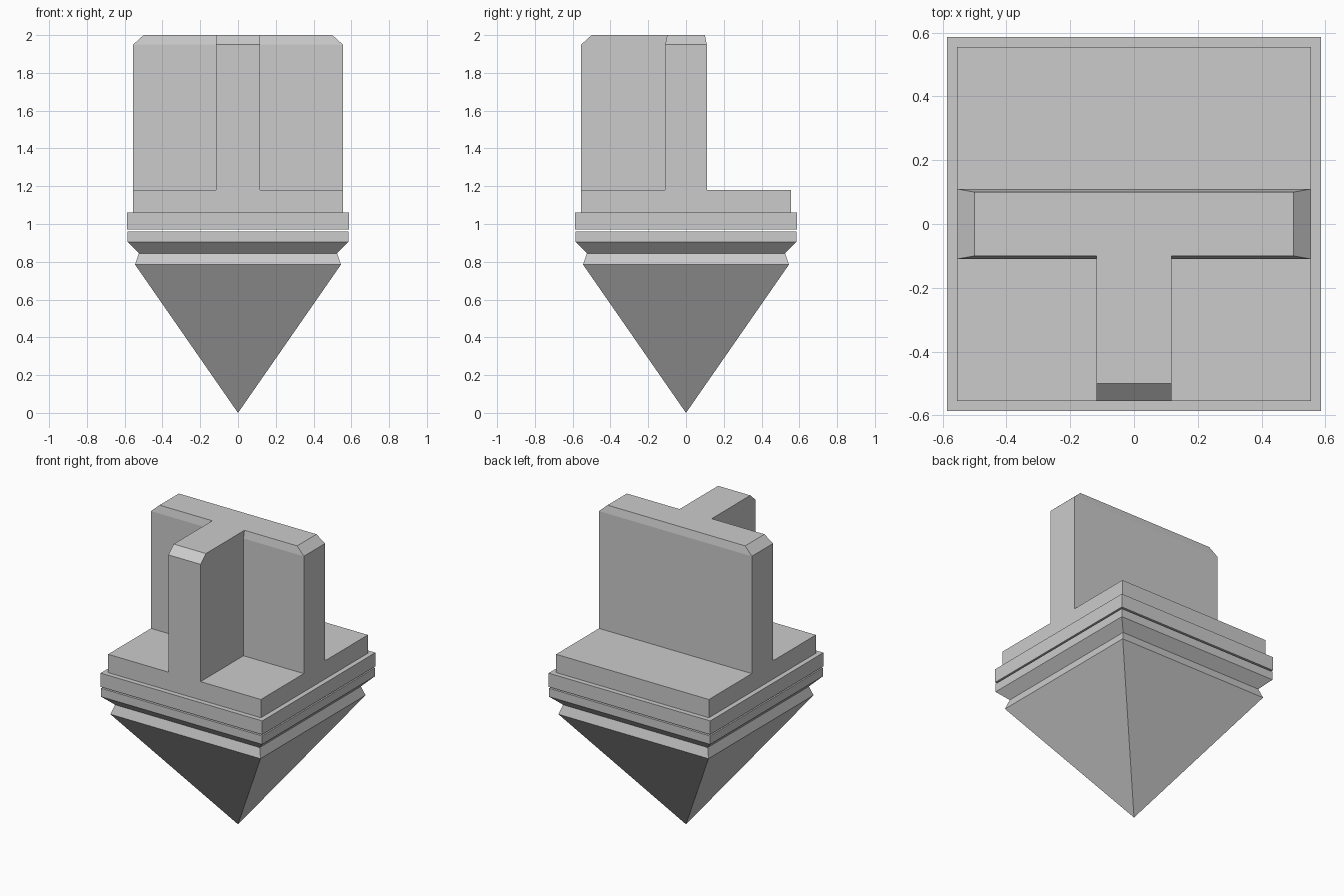
import bpy
import bmesh

cube = bpy.data.objects.get("Cube")
if cube:
    bpy.data.objects.remove(cube, do_unlink=True)

# Single flat grey
grey = bpy.data.materials.new("light_grey")
grey.use_nodes = True
colour = (0.6, 0.6, 0.6, 1.0)
grey.diffuse_color = colour
grey.node_tree.nodes["Principled BSDF"].inputs["Base Color"].default_value = colour


def loft(name, rings):
    """Join stacked rectangles, each (x0, x1, y0, y1, z), into a closed solid."""
    bm = bmesh.new()
    loops = []
    for x0, x1, y0, y1, z in rings:
        corners = [(x0, y0), (x1, y0), (x1, y1), (x0, y1)]
        loops.append([bm.verts.new((x, y, z)) for x, y in corners])
    for low, high in zip(loops, loops[1:]):
        for i in range(4):
            j = (i + 1) % 4
            bm.faces.new((low[i], low[j], high[j], high[i]))
    bm.faces.new(loops[0][::-1])
    bm.faces.new(loops[-1])
    # Rings of zero size collapse to a point
    bmesh.ops.remove_doubles(bm, verts=bm.verts, dist=0.0001)
    bmesh.ops.recalc_face_normals(bm, faces=bm.faces)
    mesh = bpy.data.meshes.new(name)
    bm.to_mesh(mesh)
    bm.free()
    mesh.materials.append(grey)
    obj = bpy.data.objects.new(name, mesh)
    bpy.context.collection.objects.link(obj)
    return obj


def square(half, z):
    return (-half, half, -half, half, z)


# Pointed base: apex, undercut neck and flared collar
loft("pointed_base", [square(s, z) for s, z in (
    (0, 0), (0.545, 0.785), (0.525, 0.845), (0.585, 0.905), (0.585, 0.96))])

# Stepped platform
loft("lower_platform", [square(0.587, 0.97), square(0.587, 1.06)])
loft("upper_platform", [square(0.555, 1.06), square(0.555, 1.18)])

# Upright wall with bevelled top
loft("cross_wall", [
    (-0.555, 0.555, -0.11, 0.11, 1.18),
    (-0.555, 0.555, -0.11, 0.11, 1.95),
    (-0.5, 0.5, -0.1, 0.1, 2.0)])

# Front rib with bevelled nose, meeting the wall
loft("front_rib", [
    (-0.117, 0.117, -0.555, -0.11, 1.18),
    (-0.117, 0.117, -0.555, -0.11, 1.95),
    (-0.117, 0.117, -0.5, -0.1, 2.0)])
